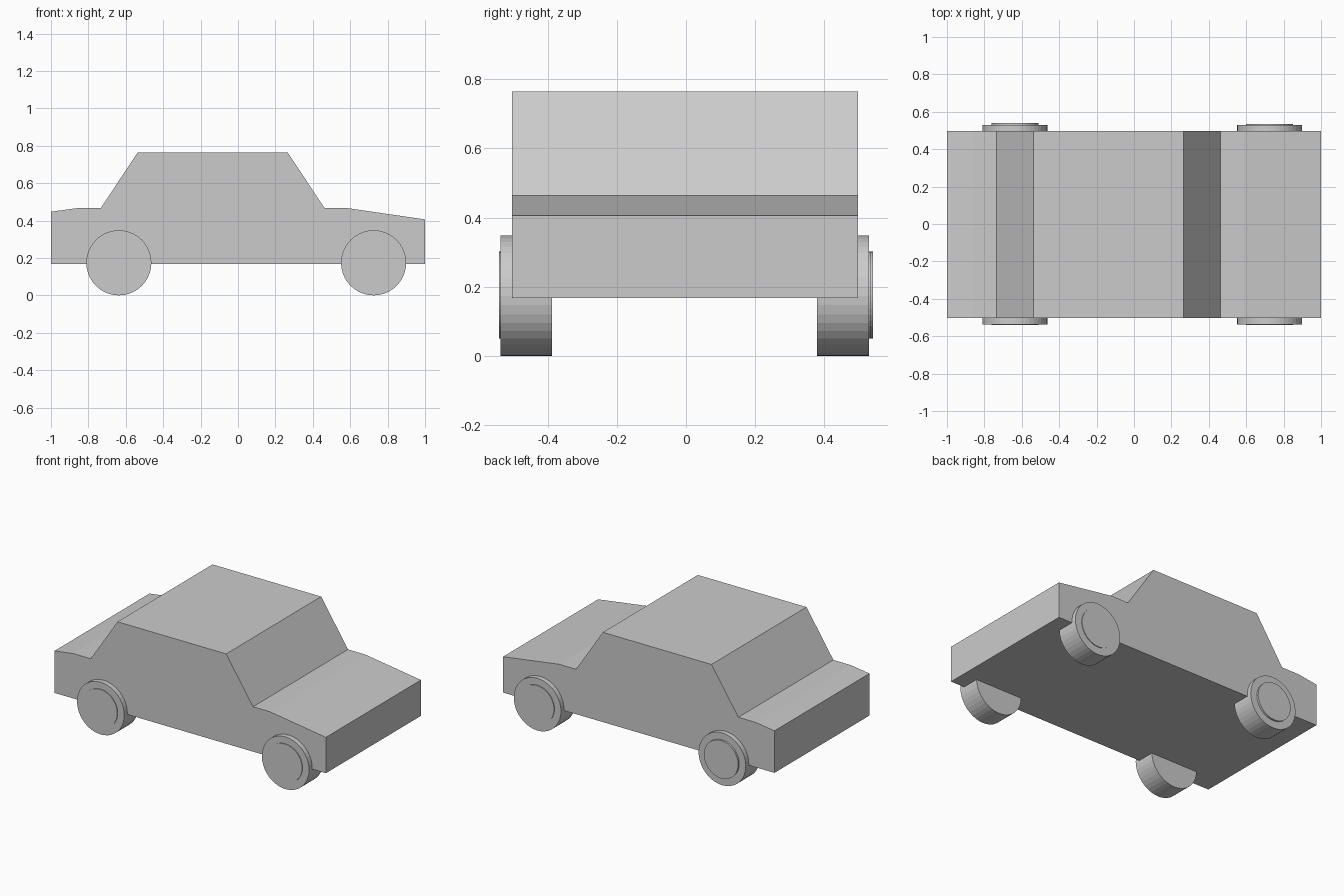
import bpy
import bmesh
from math import radians
from mathutils import Matrix

cube = bpy.data.objects.get("Cube")
if cube:
    bpy.data.objects.remove(cube, do_unlink=True)

grey = bpy.data.materials.new("plain grey")
grey.use_nodes = True
grey.diffuse_color = (0.6, 0.6, 0.6, 1)
grey.node_tree.nodes["Principled BSDF"].inputs["Base Color"].default_value = (0.6, 0.6, 0.6, 1)


def finish(name, bm):
    bmesh.ops.recalc_face_normals(bm, faces=bm.faces)
    mesh = bpy.data.meshes.new(name)
    bm.to_mesh(mesh)
    bm.free()
    mesh.materials.append(grey)
    obj = bpy.data.objects.new(name, mesh)
    bpy.context.collection.objects.link(obj)
    return obj


def disc(name, x, z, radius, y_from, y_to):
    """Flat-sided cylinder lying along y."""
    bm = bmesh.new()
    bmesh.ops.create_cone(bm, cap_ends=True, segments=40, radius1=radius,
                          radius2=radius, depth=abs(y_to - y_from),
                          matrix=Matrix.Rotation(radians(90), 4, "X"))
    obj = finish(name, bm)
    obj.location = (x, (y_from + y_to) / 2, z)
    return obj


# Body: side profile extruded across the width
profile = [(-1, 0.167), (1, 0.167), (1, 0.406), (0.588, 0.466), (0.463, 0.466),
           (0.265, 0.765), (-0.536, 0.765), (-0.734, 0.466), (-0.862, 0.466), (-1, 0.447)]
bm = bmesh.new()
side = bm.faces.new([bm.verts.new((x, -0.503, z)) for x, z in profile])
extruded = bmesh.ops.extrude_face_region(bm, geom=[side])["geom"]
bmesh.ops.translate(bm, vec=(0, 1, 0),
                    verts=[v for v in extruded if isinstance(v, bmesh.types.BMVert)])
finish("car_body", bm)

# Wheels with slightly raised hubcaps; the hood end is +x
sides = {"right": (-0.387, -0.536), "left": (0.378, 0.529)}
axles = {"hood_end": 0.725, "trunk_end": -0.637}
for side_name, (inner, outer) in sides.items():
    for axle_name, x in axles.items():
        raised = 0.005
        if side_name == "left" and axle_name == "trunk_end":
            raised = 0.012
        direction = 1 if outer > 0 else -1
        disc(f"{axle_name}_{side_name}_wheel", x, 0.174, 0.174, inner, outer)
        disc(f"{axle_name}_{side_name}_hubcap", x, 0.176, 0.126,
             outer - direction * 0.02, outer + direction * raised)
